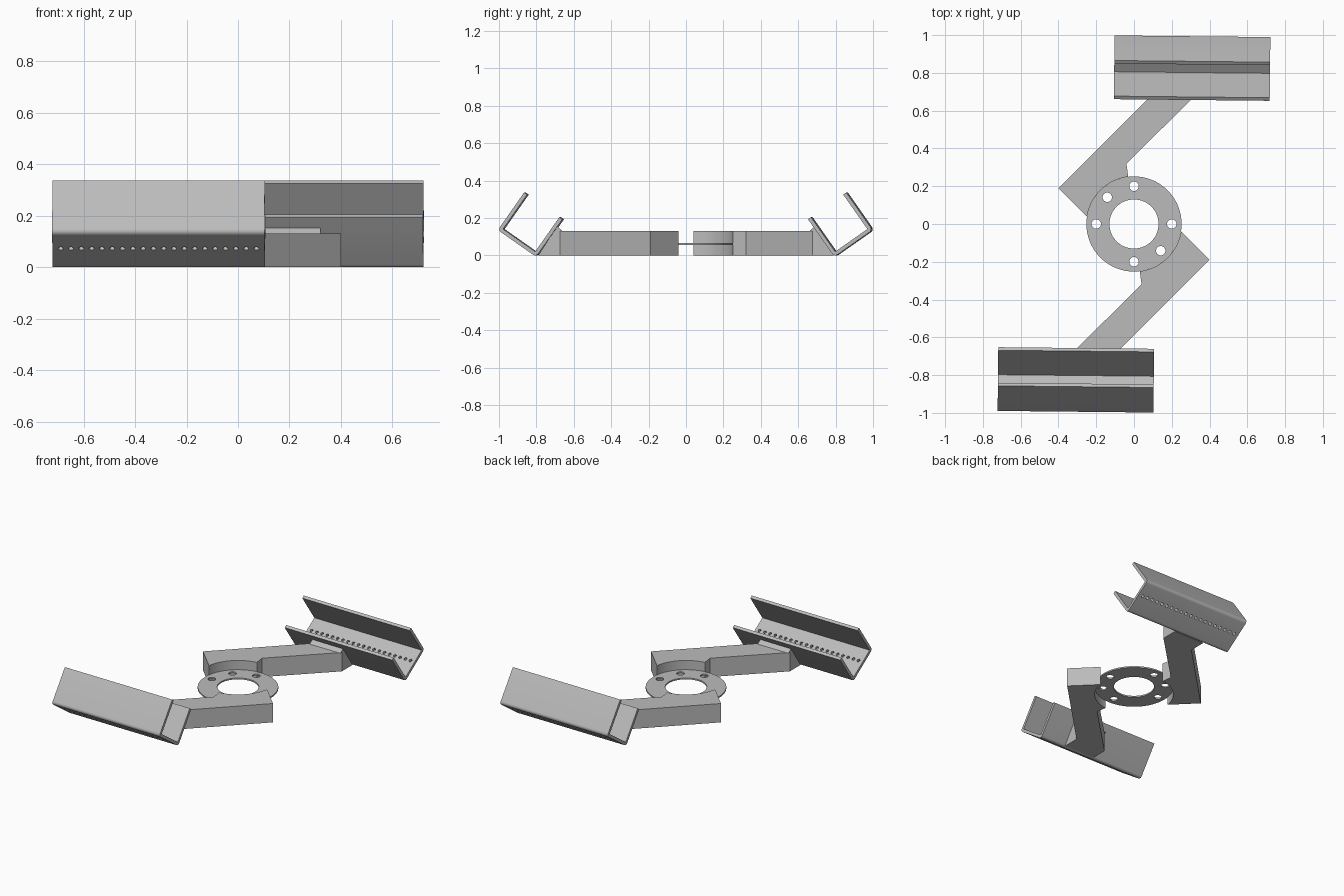
import bpy, bmesh, math
from mathutils import Matrix, Vector

cube = bpy.data.objects.get("Cube")
if cube:
    bpy.data.objects.remove(cube, do_unlink=True)

metal = bpy.data.materials.new("grey_metal")
metal.use_nodes = True
GREY = (0.5, 0.5, 0.5, 1)
metal.diffuse_color = GREY
metal.node_tree.nodes["Principled BSDF"].inputs["Base Color"].default_value = GREY


def finish(bm, name):
    bmesh.ops.recalc_face_normals(bm, faces=bm.faces)
    mesh = bpy.data.meshes.new(name)
    bm.to_mesh(mesh)
    bm.free()
    mesh.materials.append(metal)
    obj = bpy.data.objects.new(name, mesh)
    bpy.context.collection.objects.link(obj)
    return obj


def prism(name, points, sweep):
    """Extrude a closed outline of 3D points along a vector."""
    bm = bmesh.new()
    face = bm.faces.new([bm.verts.new(p) for p in points])
    new = bmesh.ops.extrude_face_region(bm, geom=[face])["geom"]
    moved = [v for v in new if isinstance(v, bmesh.types.BMVert)]
    bmesh.ops.translate(bm, verts=moved, vec=sweep)
    return finish(bm, name)


def drill(obj, cutters):
    """Cut cylinders, given as (matrix, radius, segments), out of an object."""
    bm = bmesh.new()
    for matrix, radius, sides in cutters:
        bmesh.ops.create_cone(bm, cap_ends=True, segments=sides, radius1=radius,
                              radius2=radius, depth=0.1, matrix=matrix)
    cutter = finish(bm, "hole_cutter")
    cutter.hide_render = True
    mod = obj.modifiers.new("holes", 'BOOLEAN')
    mod.object, mod.solver = cutter, 'EXACT'
    bpy.context.view_layer.objects.active = obj
    bpy.ops.object.modifier_apply(modifier=mod.name)
    bpy.data.objects.remove(cutter, do_unlink=True)


def smooth(obj):
    bpy.ops.object.select_all(action='DESELECT')
    obj.select_set(True)
    bpy.context.view_layer.objects.active = obj
    bpy.ops.object.shade_smooth_by_angle(angle=math.radians(30))


def arc(centre, radius, start, end, steps):
    angles = [math.radians(start + (end - start) * i / steps) for i in range(steps + 1)]
    return [(centre[0] + radius * math.cos(a), centre[1] + radius * math.sin(a)) for a in angles]


# Central mounting ring with bolt holes
RING_R = 0.252
ring = prism("mounting_ring", [(x, y, 0.056) for x, y in arc((0, 0), RING_R, 0, 354.375, 63)], (0, 0, 0.01))
holes = [(Matrix.Translation((0, 0, 0.06)), 0.13, 64)]
for angle in (0, 90, 135, 180, 270, 315):
    a = math.radians(angle)
    holes.append((Matrix.Translation((0.2 * math.cos(a), 0.2 * math.sin(a), 0.06)), 0.025, 24))
drill(ring, holes)

# Diagonal arm, hollowed where it meets the ring, slanted where it meets the channel
outline = arc((0, 0), RING_R, 171, 97, 20)
outline += [(-0.04, 0.32), (0.32, 0.675), (0.32, 0.79), (0.085, 0.79), (0.085, 0.675), (-0.4, 0.19)]
arm = prism("arm", [(x, y, 0) for x, y in outline], (0, 0, 0.13))
for v in arm.data.vertices:
    if v.co.y > 0.75 and v.co.z > 0.06:
        v.co.y = 0.705

# Small sloped gusset between arm and channel
gusset = prism("arm_gusset", [(0.085, 0.66, 0.13), (0.085, 0.71, 0.13), (0.085, 0.69, 0.155)], (0.235, 0, 0))

# Tilted U channel: u runs along the web, v up the flanges
WEB, FLANGE, THICK, ROUND = 0.25, 0.245, 0.02, 0.02
profile = [(THICK, FLANGE), (0, FLANGE)]
profile += arc((ROUND, ROUND), ROUND, 180, 270, 6)
profile += arc((WEB - ROUND, ROUND), ROUND, 270, 360, 6)
profile += [(WEB, FLANGE), (WEB - THICK, FLANGE), (WEB - THICK, THICK), (THICK, THICK)]
tilt = Matrix.Rotation(math.radians(35), 4, 'X')
LENGTH = 0.825
channel = prism("channel", [tilt @ Vector((-LENGTH / 2, u, v)) for u, v in profile], (LENGTH, 0, 0))
drill(channel, [(tilt @ Matrix.Translation((0.04 * (i - 9.5), 0.14, 0)), 0.01, 16) for i in range(20)])
channel.data.transform(Matrix.Translation((0.3075, 0.797, -0.008))
                       @ Matrix.Rotation(math.radians(-0.6), 4, 'Z'))

for part in (ring, arm, channel):
    smooth(part)

# Opposite side is the same assembly turned half way round
for part in (arm, gusset, channel):
    twin = part.copy()
    twin.data = part.data.copy()
    twin.data.transform(Matrix.Rotation(math.pi, 4, 'Z'))
    twin.name = "front_" + part.name
    part.name = "back_" + part.name
    bpy.context.collection.objects.link(twin)
